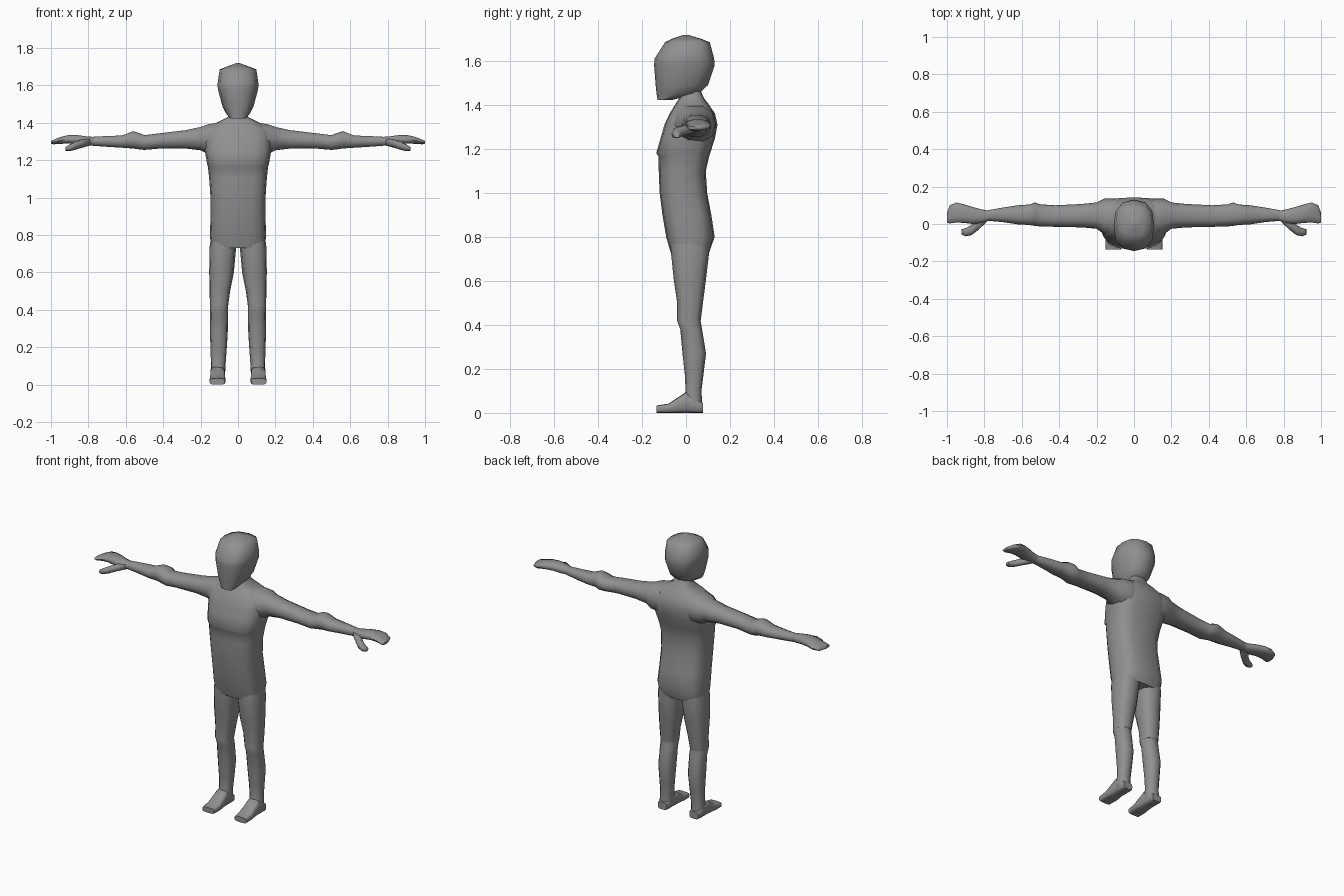
import bpy, bmesh, math

# Dark grey body colour
grey = bpy.data.materials.new("dark_grey")
grey.diffuse_color = (0.28, 0.28, 0.28, 1)


def loft(name, axis, rings, n=12, p=2.4, mirror=False):
    """Skin rounded sections (t, a0, a1, b0, b1) stacked along an axis."""
    bm = bmesh.new()
    loops = []
    for t, a0, a1, b0, b1 in rings:
        loop = []
        for i in range(n):
            ang = 2 * math.pi * i / n
            c, s = math.cos(ang), math.sin(ang)
            a = (a0 + a1) / 2 + (a1 - a0) / 2 * math.copysign(abs(c) ** (2 / p), c)
            b = (b0 + b1) / 2 + (b1 - b0) / 2 * math.copysign(abs(s) ** (2 / p), s)
            co = [a, b]
            co.insert(axis, t)
            loop.append(bm.verts.new(co))
        loops.append(loop)
    for lo, hi in zip(loops, loops[1:]):
        for i in range(n):
            j = (i + 1) % n
            bm.faces.new((lo[i], lo[j], hi[j], hi[i]))
    bm.faces.new(loops[0])
    bm.faces.new(loops[-1])
    bmesh.ops.recalc_face_normals(bm, faces=bm.faces)
    me = bpy.data.meshes.new(name)
    bm.to_mesh(me)
    bm.free()
    for f in me.polygons:
        f.use_smooth = True
    me.set_sharp_from_angle(angle=math.radians(60))
    me.materials.append(grey)
    ob = bpy.data.objects.new(name, me)
    bpy.context.collection.objects.link(ob)
    if mirror:
        ob.modifiers.new("Mirror", 'MIRROR')
    return ob


def centred(rows):
    return [(z, -w, w, y0, y1) for z, w, y0, y1 in rows]


# Torso with chest ledge, sloping shoulders and neck
loft("torso", 2, centred([
    (0.73, 0.145, -0.07, 0.106), (0.80, 0.15, -0.09, 0.13),
    (0.90, 0.147, -0.107, 0.115), (1.00, 0.147, -0.12, 0.096),
    (1.10, 0.154, -0.124, 0.09), (1.165, 0.161, -0.125, 0.105),
    (1.18, 0.165, -0.135, 0.11), (1.25, 0.178, -0.115, 0.132),
    (1.31, 0.18, -0.098, 0.143), (1.36, 0.175, -0.075, 0.132),
    (1.40, 0.115, -0.05, 0.105), (1.43, 0.055, -0.03, 0.082),
    (1.49, 0.048, -0.03, 0.055)]), n=16, p=3)

# Head with forward chin
loft("head", 2, centred([
    (1.423, 0.042, -0.13, -0.06), (1.452, 0.066, -0.134, 0.06),
    (1.49, 0.084, -0.138, 0.10), (1.58, 0.108, -0.145, 0.13),
    (1.61, 0.109, -0.143, 0.128), (1.685, 0.098, -0.095, 0.108),
    (1.70, 0.06, -0.065, 0.07), (1.718, 0.01, -0.01, 0.01)]), p=2.5)

# Arms with elbow bulge
loft("arm", 0, [
    (0.10, -0.07, 0.135, 1.22, 1.405), (0.16, -0.055, 0.135, 1.23, 1.395),
    (0.20, -0.025, 0.115, 1.25, 1.38), (0.28, -0.018, 0.107, 1.26, 1.362),
    (0.42, -0.015, 0.10, 1.26, 1.345), (0.50, -0.013, 0.105, 1.253, 1.335),
    (0.53, -0.01, 0.115, 1.256, 1.347), (0.56, -0.005, 0.104, 1.26, 1.357),
    (0.62, -0.002, 0.1, 1.265, 1.333), (0.70, 0.01, 0.088, 1.27, 1.33),
    (0.79, 0.018, 0.072, 1.277, 1.325)], n=10, mirror=True)

# Mitten hands
loft("hand", 0, [
    (0.77, 0.02, 0.07, 1.28, 1.325), (0.81, 0.003, 0.077, 1.276, 1.328),
    (0.86, 0.0, 0.09, 1.284, 1.335), (0.91, 0.006, 0.105, 1.288, 1.334),
    (0.95, 0.008, 0.115, 1.286, 1.324), (0.985, 0.003, 0.10, 1.284, 1.31),
    (1.00, 0.008, 0.06, 1.288, 1.303)], n=10, mirror=True)

# Thumbs
loft("thumb", 0, [
    (0.79, 0.008, 0.055, 1.278, 1.318), (0.835, -0.034, 0.035, 1.266, 1.31),
    (0.87, -0.06, -0.006, 1.255, 1.3), (0.90, -0.066, -0.022, 1.248, 1.284),
    (0.922, -0.056, -0.028, 1.25, 1.27)], n=8, mirror=True)

# Upper legs ending in a hem at the knee
loft("thigh", 2, [
    (0.79, 0.004, 0.144, -0.066, 0.10), (0.735, 0.01, 0.152, -0.069, 0.106),
    (0.60, 0.022, 0.154, -0.055, 0.09), (0.50, 0.042, 0.152, -0.04, 0.077),
    (0.42, 0.053, 0.15, -0.04, 0.067)], n=12, p=2.6, mirror=True)

# Lower legs with knee and calf
loft("shin", 2, [
    (0.47, 0.056, 0.146, -0.03, 0.063), (0.42, 0.053, 0.15, -0.041, 0.066),
    (0.38, 0.053, 0.149, -0.026, 0.073), (0.27, 0.055, 0.15, -0.016, 0.091),
    (0.17, 0.062, 0.146, -0.005, 0.079), (0.10, 0.067, 0.145, -0.002, 0.07),
    (0.03, 0.07, 0.148, -0.02, 0.075)], n=12, mirror=True)

# Flat-soled feet
loft("foot", 1, [
    (0.078, 0.078, 0.14, 0, 0.045), (0.05, 0.072, 0.147, 0, 0.06),
    (0.0, 0.07, 0.148, 0, 0.095), (-0.04, 0.068, 0.15, 0, 0.068),
    (-0.08, 0.066, 0.153, 0, 0.042), (-0.135, 0.07, 0.152, 0, 0.033)],
    n=12, p=4, mirror=True)
